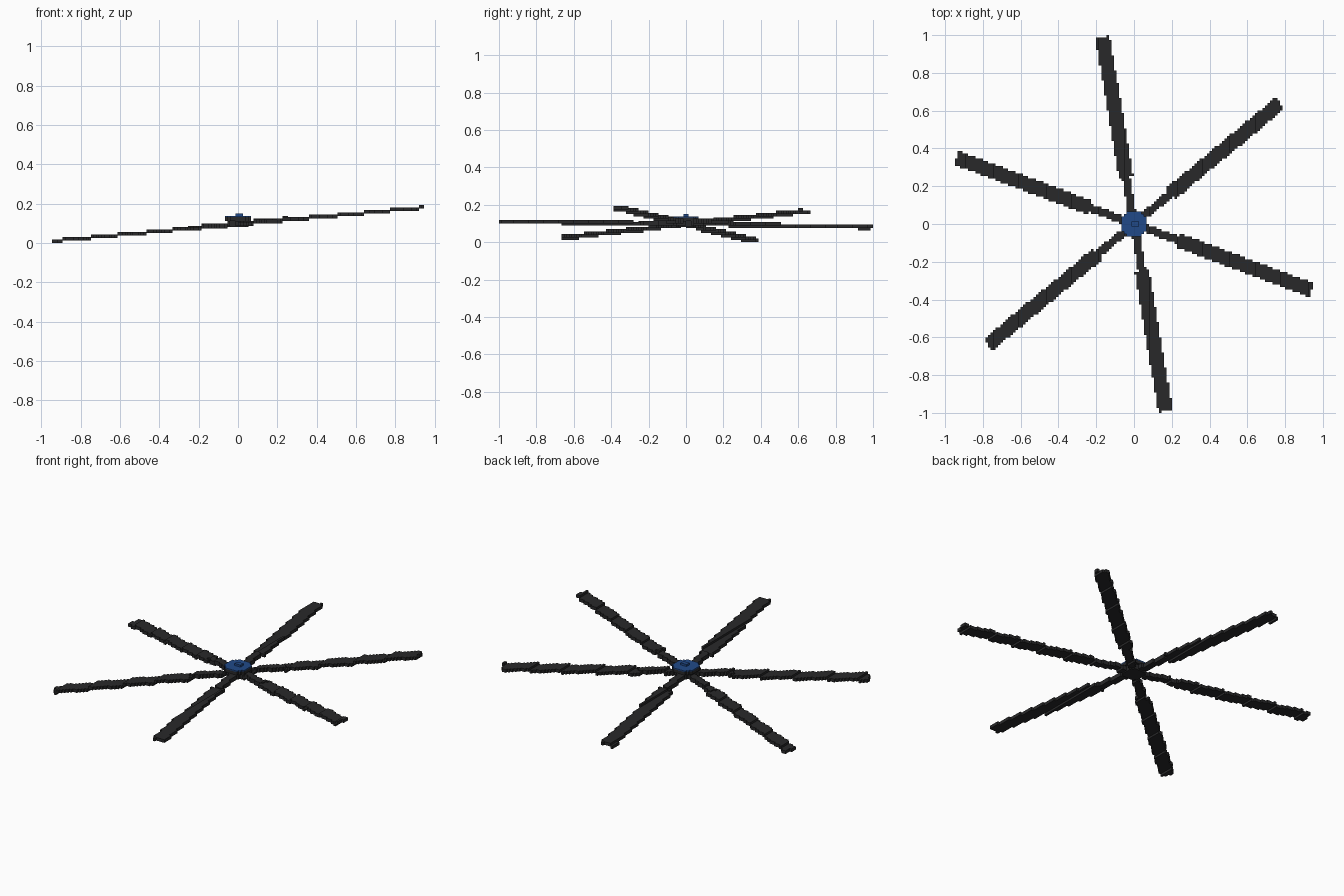
import bpy, bmesh, math

cube = bpy.data.objects.get("Cube")
if cube:
    bpy.data.objects.remove(cube, do_unlink=True)

V = 1 / 75          # block width
DZ = 0.00627        # layer height


def material(name, rgb):
    m = bpy.data.materials.new(name)
    m.use_nodes = True
    m.diffuse_color = (*rgb, 1)
    bsdf = next(n for n in m.node_tree.nodes if n.type == 'BSDF_PRINCIPLED')
    bsdf.inputs["Base Color"].default_value = (*rgb, 1)
    bsdf.inputs["Roughness"].default_value = 0.8
    return m


dark = material("charcoal", (0.022, 0.022, 0.023))
blue = material("blue", (0.015, 0.068, 0.25))


def block_object(name, cells, mat):
    """Outer skin of a set of grid blocks."""
    bm = bmesh.new()
    verts = {}

    def vert(p):
        if p not in verts:
            verts[p] = bm.verts.new((p[0] * V, p[1] * V, p[2] * DZ))
        return verts[p]

    for c in sorted(cells):
        for axis in range(3):
            for side in (0, 1):
                near = list(c)
                near[axis] += 1 if side else -1
                if tuple(near) in cells:
                    continue
                u, w = (axis + 1) % 3, (axis + 2) % 3
                loop = []
                for du, dw in ((0, 0), (1, 0), (1, 1), (0, 1)):
                    p = list(c)
                    p[axis] += side
                    p[u] += du
                    p[w] += dw
                    loop.append(vert(tuple(p)))
                bm.faces.new(loop if side else loop[::-1])
    me = bpy.data.meshes.new(name)
    bm.to_mesh(me)
    bm.free()
    me.materials.append(mat)
    ob = bpy.data.objects.new(name, me)
    bpy.context.scene.collection.objects.link(ob)
    return ob


def fill(inside, k_range, reach=75):
    """Blocks whose centre satisfies inside(x, y); k_range(x) gives the layers."""
    cells = set()
    for i in range(-reach, reach):
        for j in range(-reach, reach):
            x, y = (i + 0.5) * V, (j + 0.5) * V
            if inside(x, y):
                cells.update((i, j, k) for k in k_range(x))
    return cells


def plane_layer(x):
    """Lowest layer of the rotor plane, which climbs towards +x in steps."""
    return 16 + 2 * math.floor((x - 0.085) / 0.139)


def paddle_layers(x):
    k = plane_layer(x)
    return range(0 if x < -0.93 else k, k + 3)   # lowest tip touches down


def spar_layers(x):
    k = plane_layer(x)
    return range(k, k + 4)


def strip(angle, r0, r1, width):
    c, s = math.cos(angle), math.sin(angle)
    return lambda x, y: (r0 <= x * c + y * s <= r1
                         and abs(y * c - x * s) <= width / 2)


# Six blades, each a narrow spar that widens into the paddle
for n in range(6):
    a = math.radians(39.6 + 60 * n)
    cells = fill(strip(a, 0.03, 0.26, 0.042), spar_layers, 22)
    cells |= fill(strip(a, 0.25, 1.004, 0.076), paddle_layers)
    block_object(f"blade_{n + 1}", cells, dark)


def disc(radius):
    return lambda x, y: math.hypot(x, y) <= radius


# Dark hub: narrow core with a collar that carries the cap
hub = fill(disc(0.060), lambda x: range(13, 19), 8)
hub |= fill(disc(0.069), lambda x: range(18, 21), 8)
block_object("hub_core", hub, dark)

# Blue cap with a small square nut on top
block_object("hub_cap", fill(disc(0.069), lambda x: range(21, 22), 8), blue)
block_object("hub_nut", fill(lambda x, y: -0.01 < x < 0.03 and -0.02 < y < 0.02,
                             lambda x: range(22, 24), 8), blue)
